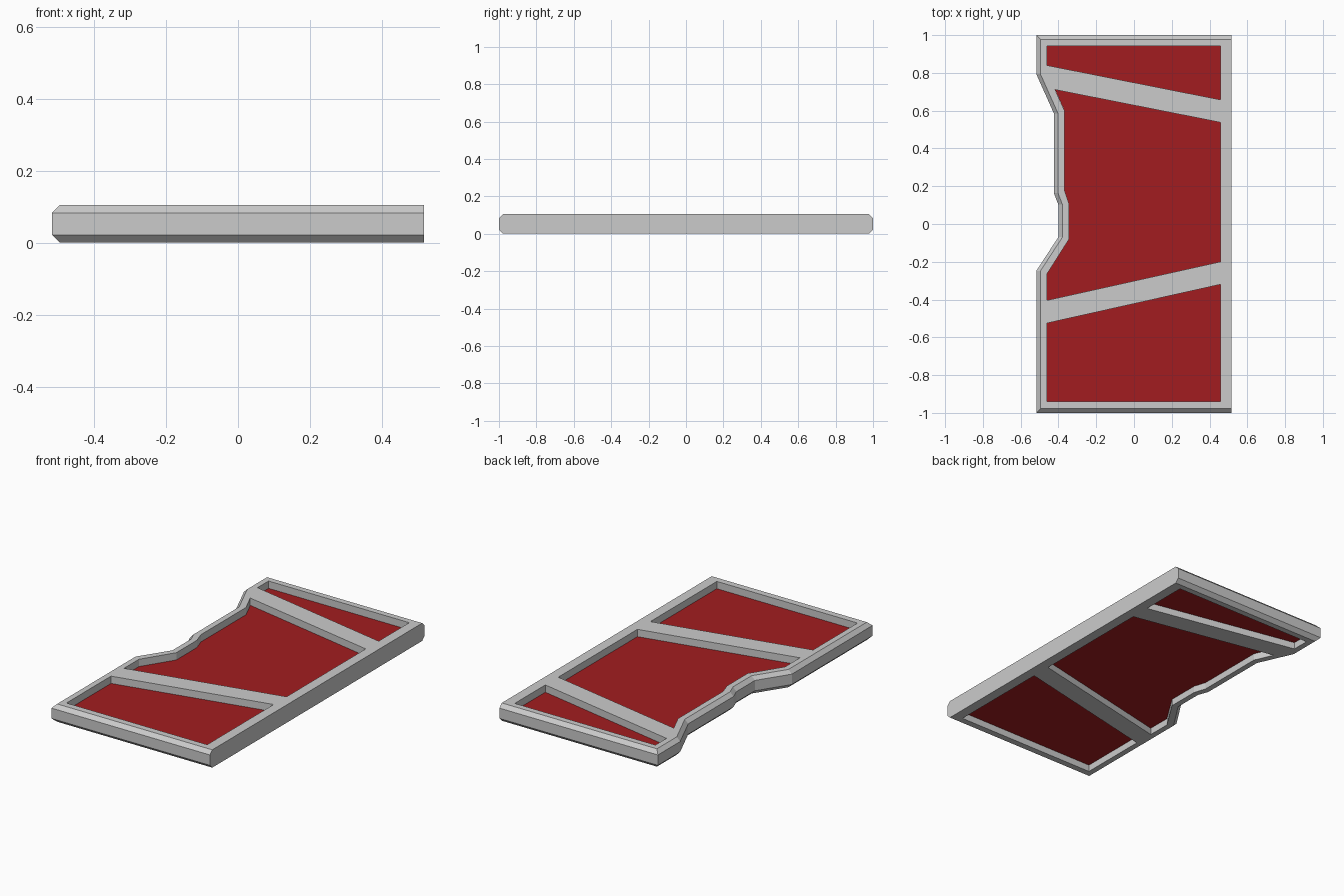
import bpy, bmesh
from mathutils import Vector

if "Cube" in bpy.data.objects:
    bpy.data.objects.remove(bpy.data.objects["Cube"])

HEIGHT, BEVEL = 0.105, 0.022

# Outer silhouette, with the stepped notch on the left side
outline = [(0.517, -1), (0.517, 1), (-0.517, 1), (-0.517, 0.793), (-0.424, 0.585),
           (-0.424, 0.163), (-0.401, 0.103), (-0.401, -0.07), (-0.517, -0.248), (-0.517, -1)]

# Window openings between the slanted bars
windows = {
    "rear": [(-0.461, 0.943), (-0.461, 0.84), (0.457, 0.658), (0.457, 0.943)],
    "middle": [(-0.418, 0.711), (-0.368, 0.60), (-0.368, 0.18), (-0.345, 0.11),
               (-0.345, -0.082), (-0.461, -0.265), (-0.461, -0.404),
               (0.457, -0.20), (0.457, 0.538)],
    "front": [(-0.461, -0.525), (-0.461, -0.94), (0.457, -0.94), (0.457, -0.32)],
}


def inset(points):
    # Chamfer on the left and both ends; the right side stays square
    lim = 1 - BEVEL
    return [(x + (BEVEL if x < 0 else 0), max(-lim, min(lim, y))) for x, y in points]


def finish(bm, name, material=None):
    bmesh.ops.remove_doubles(bm, verts=bm.verts, dist=1e-6)
    bmesh.ops.recalc_face_normals(bm, faces=bm.faces)
    mesh = bpy.data.meshes.new(name)
    bm.to_mesh(mesh)
    bm.free()
    obj = bpy.data.objects.new(name, mesh)
    bpy.context.collection.objects.link(obj)
    if material:
        mesh.materials.append(material)
    return obj


def ring(bm, points, z):
    return [bm.verts.new((x, y, z)) for x, y in points]


def bridge(bm, a, b):
    for i in range(len(a)):
        j = (i + 1) % len(a)
        bm.faces.new((a[i], a[j], b[j], b[i]))


# Frame: chamfered outer wall, window walls, then flat caps with holes
bm = bmesh.new()
small = inset(outline)
outer = [ring(bm, p, z) for p, z in ((small, 0), (outline, BEVEL),
                                     (outline, HEIGHT - BEVEL), (small, HEIGHT))]
for a, b in zip(outer, outer[1:]):
    bridge(bm, a, b)
caps = [[outer[0]], [outer[-1]]]
for pts in windows.values():
    low, high = ring(bm, pts, 0), ring(bm, pts, HEIGHT)
    bridge(bm, low, high)
    caps[0].append(low)
    caps[1].append(high)
for loops in caps:
    edges = [bm.edges.get((r[i - 1], r[i])) for r in loops for i in range(len(r))]
    bmesh.ops.triangle_fill(bm, edges=edges, use_beauty=True, normal=(0, 0, 1))
finish(bm, "frame")

# Red panels recessed on both sides, tucked slightly into the frame
red = bpy.data.materials.new("red_panel")
red.diffuse_color = (0.36, 0.012, 0.014, 1)
red.use_nodes = True
red.node_tree.nodes["Principled BSDF"].inputs["Base Color"].default_value = red.diffuse_color
for name, pts in windows.items():
    c = sum((Vector(p) for p in pts), Vector((0, 0))) / len(pts)
    grown = [c + (Vector(p) - c) * 1.01 for p in pts]
    bm = bmesh.new()
    low, high = ring(bm, grown, 0.040), ring(bm, grown, 0.062)
    bridge(bm, low, high)
    bm.faces.new(low)
    bm.faces.new(high)
    finish(bm, name + "_panel", red)
